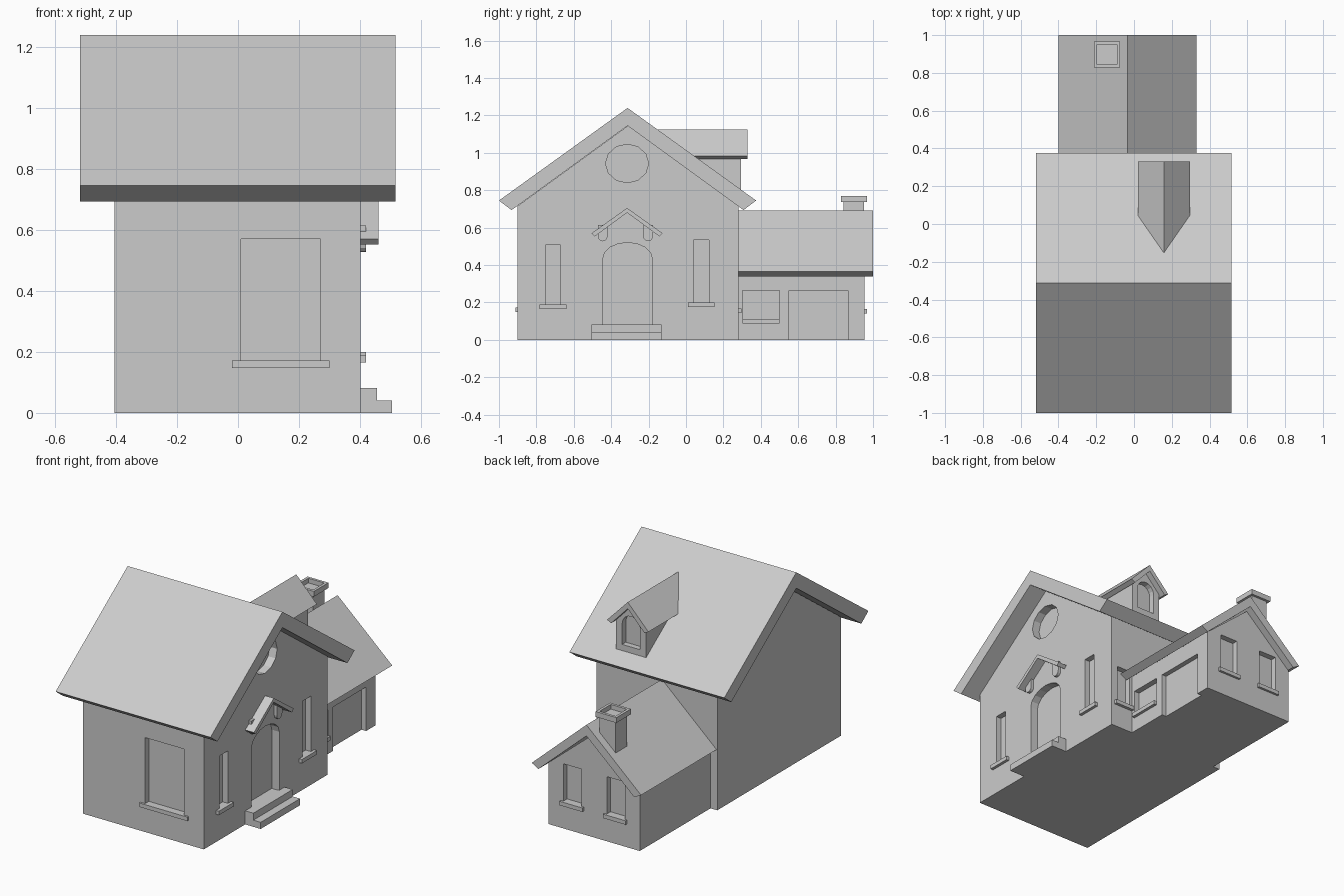
import bpy, bmesh, math

if "Cube" in bpy.data.objects:
    bpy.data.objects.remove(bpy.data.objects["Cube"])


def prism(name, pts, axis, a, b):
    """Extrude a 2D profile along an axis: x -> (y,z), y -> (x,z), z -> (x,y)."""
    place = {'x': lambda p, d: (d, p[0], p[1]),
             'y': lambda p, d: (p[0], d, p[1]),
             'z': lambda p, d: (p[0], p[1], d)}[axis]
    bm = bmesh.new()
    lo = [bm.verts.new(place(p, a)) for p in pts]
    hi = [bm.verts.new(place(p, b)) for p in pts]
    n = len(pts)
    bm.faces.new(lo)
    bm.faces.new(hi)
    for i in range(n):
        bm.faces.new((lo[i], lo[(i + 1) % n], hi[(i + 1) % n], hi[i]))
    bmesh.ops.recalc_face_normals(bm, faces=bm.faces)
    me = bpy.data.meshes.new(name)
    bm.to_mesh(me)
    bm.free()
    ob = bpy.data.objects.new(name, me)
    bpy.context.collection.objects.link(ob)
    return ob


def rect(u0, u1, v0, v1):
    return [(u0, v0), (u1, v0), (u1, v1), (u0, v1)]


def arch(c, r, v0, spring, top, n=8):
    return [(c - r, v0), (c + r, v0)] + [
        (c + r * math.cos(math.pi * i / n), spring + (top - spring) * math.sin(math.pi * i / n))
        for i in range(n + 1)]


def house(c, half, bottom, eave, apex):
    return [(c - half, bottom), (c + half, bottom), (c + half, eave), (c, apex), (c - half, eave)]


def roof(c, out, eave, apex, inn, eave_low, apex_low):
    return [(c - out, eave), (c, apex), (c + out, eave),
            (c + inn, eave_low), (c, apex_low), (c - inn, eave_low)]


def cut(target, pts, axis, a, b):
    """Carve a recess and remove the cutter."""
    c = prism("cutter", pts, axis, a, b)
    c.hide_render = True
    m = target.modifiers.new("recess", 'BOOLEAN')
    m.operation, m.solver, m.object = 'DIFFERENCE', 'EXACT', c
    bpy.context.view_layer.objects.active = target
    bpy.ops.object.modifier_apply(modifier=m.name)
    bpy.data.objects.remove(c)


def window(target, name, axis, face, out, u0, u1, v0, v1, lip=0.03, sill=0.024, proud=0.018):
    """Recessed rectangular window with a projecting sill."""
    cut(target, rect(u0, u1, v0, v1), axis, face - out * 0.035, face + out * 0.1)
    prism(name, rect(u0 - lip, u1 + lip, v0 - sill, v0), axis,
          face - out * 0.034, face + out * proud)


# Main house body and roof
R = 0.402
body = prism("main_walls", house(-0.31, 0.59, 0, 0.716, 1.145), 'x', -0.405, R)
prism("main_roof", roof(-0.3125, 0.6875, 0.745, 1.24, 0.62, 0.694, 1.145), 'x', -0.518, 0.516)

# Main house openings
cut(body, arch(-0.3125, 0.132, 0.08, 0.435, 0.52), 'x', R - 0.05, 0.6)
cut(body, [(-0.315 + 0.115 * math.cos(math.tau * i / 12), 0.943 + 0.103 * math.sin(math.tau * i / 12))
           for i in range(12)], 'x', R - 0.05, 0.6)
window(body, "front_sill", 'y', -0.9, -1, 0.01, 0.27, 0.172, 0.57, proud=0.012)
window(body, "left_narrow_sill", 'x', R, 1, -0.752, -0.67, 0.19, 0.507)
window(body, "right_narrow_sill", 'x', R, 1, 0.04, 0.122, 0.2, 0.535)
window(body, "back_sill", 'y', 0.28, 1, 0.27, 0.36, 0.167, 0.40, lip=0.02)

# Door steps, canopy and brackets
prism("door_steps", [(0.39, 0), (0.505, 0), (0.505, 0.04), (0.456, 0.04), (0.456, 0.082), (0.39, 0.082)],
      'y', -0.505, -0.13)
prism("door_canopy", roof(-0.315, 0.19, 0.57, 0.705, 0.173, 0.553, 0.68), 'x', 0.39, 0.46)
for side, c in (("left", -0.445), ("right", -0.203)):
    z_top = 0.615
    pts = [(c + 0.026 * math.cos(a), 0.555 + 0.028 * math.sin(a))
           for a in [math.pi + math.pi * i / 6 for i in range(7)]]
    prism("canopy_bracket_" + side, pts + [(c + 0.026, z_top), (c - 0.026, z_top)], 'x', 0.39, 0.42)

# Dormer
dormer = prism("dormer_walls", house(0.16, 0.1, 0.78, 0.98, 1.085), 'y', 0.0, 0.295)
prism("dormer_roof", roof(0.158, 0.138, 0.982, 1.125, 0.111, 0.968, 1.085), 'y', -0.15, 0.33)
cut(dormer, arch(0.16, 0.06, 0.84, 0.965, 1.025), 'y', 0.26, 0.4)

# Rear wing body and roof
wing = prism("wing_walls", house(-0.055, 0.305, 0, 0.371, 0.625), 'y', 0.25, 0.955)
prism("wing_roof", roof(-0.035, 0.365, 0.365, 0.692, 0.32, 0.34, 0.625), 'y', 0.27, 1.0)

# Wing openings
cut(wing, rect(0.55, 0.865, -0.1, 0.265), 'x', 0.22, 0.4)
prism("garage_door", rect(0.545, 0.87, 0, 0.27), 'x', 0.15, 0.22)
window(wing, "wing_side_sill", 'x', 0.25, 1, 0.302, 0.5, 0.112, 0.265, lip=0.0)
window(wing, "wing_end_sill_a", 'y', 0.955, 1, 0.03, 0.15, 0.165, 0.39, lip=0.016, proud=0.014)
window(wing, "wing_end_sill_b", 'y', 0.955, 1, -0.26, -0.14, 0.165, 0.39, lip=0.016, proud=0.014)

# Chimney with hollow cap
prism("chimney_shaft", rect(-0.197, -0.088, 0.843, 0.952), 'z', 0.45, 0.742)
cap = prism("chimney_cap", rect(-0.212, -0.073, 0.828, 0.967), 'z', 0.738, 0.77)
cut(cap, rect(-0.196, -0.089, 0.844, 0.951), 'z', 0.7, 0.8)
